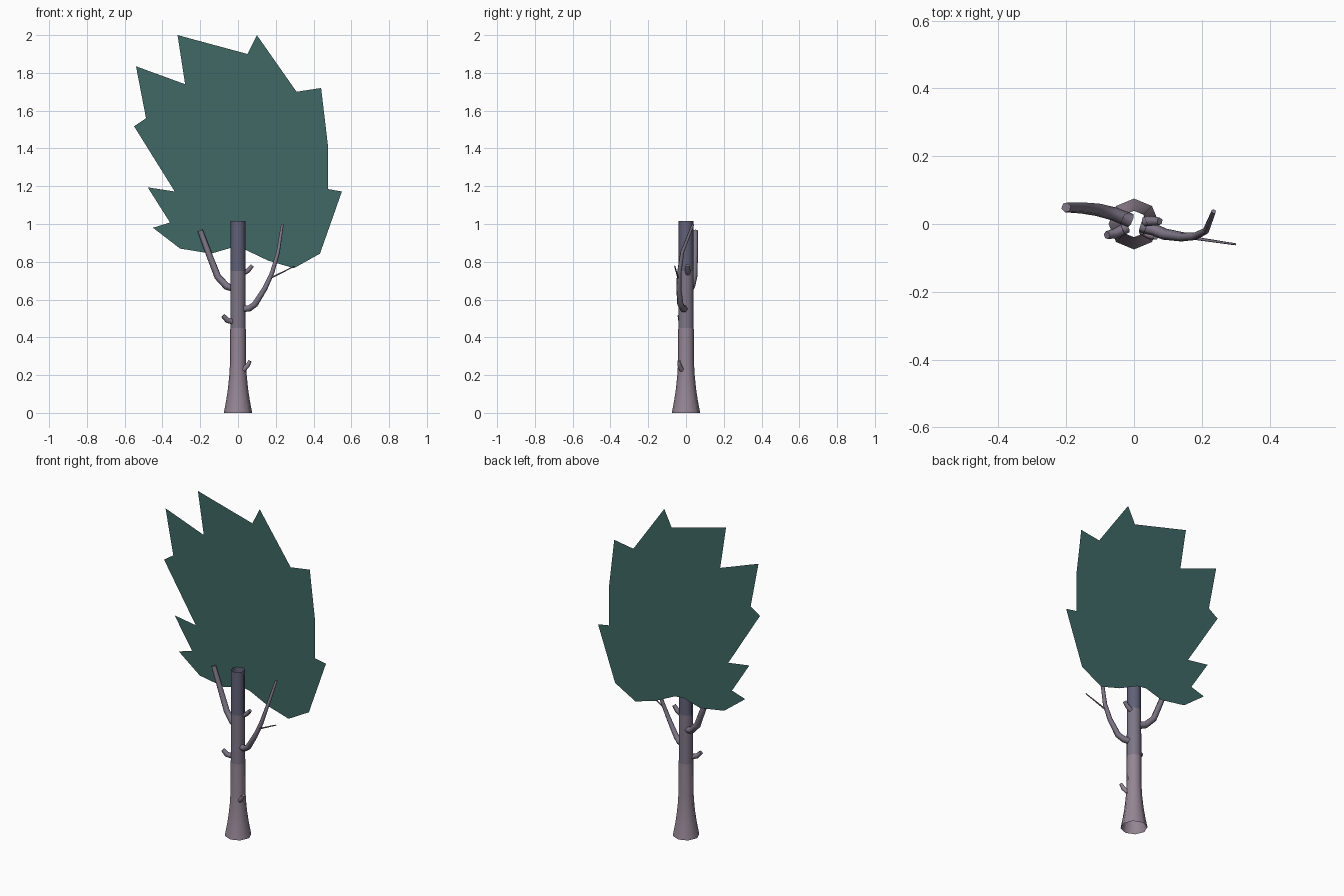
import bpy, bmesh
from math import cos, sin, pi

if "Cube" in bpy.data.objects:
    bpy.data.objects.remove(bpy.data.objects["Cube"])


def material(name, color):
    m = bpy.data.materials.new(name)
    m.diffuse_color = (*color, 1)
    m.use_nodes = True
    m.node_tree.nodes["Principled BSDF"].inputs["Base Color"].default_value = m.diffuse_color
    return m


lower_bark = material("lower_bark", (0.30, 0.24, 0.30))
mid_bark = material("mid_bark", (0.21, 0.18, 0.24))
upper_bark = material("upper_bark", (0.12, 0.12, 0.19))
leaf = material("leaf", (0.05, 0.14, 0.13))


def mesh_object(name, bm, mats):
    me = bpy.data.meshes.new(name)
    bm.to_mesh(me)
    bm.free()
    for m in mats:
        me.materials.append(m)
    ob = bpy.data.objects.new(name, me)
    bpy.context.collection.objects.link(ob)
    return ob


def branch(name, pts, mat):
    """Tapered six-sided tube; pts are (x, y, z, radius)."""
    cu = bpy.data.curves.new(name, 'CURVE')
    cu.dimensions = '3D'
    cu.bevel_depth = 1.0
    cu.bevel_resolution = 1
    cu.use_fill_caps = True
    sp = cu.splines.new('POLY')
    sp.points.add(len(pts) - 1)
    for p, (x, y, z, r) in zip(sp.points, pts):
        p.co = (x, y, z, 1)
        p.radius = r
    sp.use_smooth = True
    cu.materials.append(mat)
    ob = bpy.data.objects.new(name, cu)
    bpy.context.collection.objects.link(ob)
    bpy.ops.object.select_all(action='DESELECT')
    ob.select_set(True)
    bpy.context.view_layer.objects.active = ob
    bpy.ops.object.convert(target='MESH')
    bpy.ops.object.shade_smooth_by_angle(angle=1.1)


# Trunk: open octagonal tube with a flared foot
profile = [(0.075, 0), (0.062, 0.07), (0.053, 0.13), (0.046, 0.2), (0.042, 0.27),
           (0.041, 0.45), (0.04, 0.75), (0.039, 1.015)]
bm = bmesh.new()
rings = [[bm.verts.new((r * cos(i * pi / 4), r * sin(i * pi / 4), z)) for i in range(8)]
         for r, z in profile]
for k, (a, b) in enumerate(zip(rings, rings[1:])):
    for i in range(8):
        j = (i + 1) % 8
        f = bm.faces.new((a[i], a[j], b[j], b[i]))
        f.smooth = True
        f.material_index = 0 if k < 5 else k - 4
mesh_object("trunk", bm, [lower_bark, mid_bark, upper_bark])

# Main branches and twig
branch("left_branch", [(-0.01, 0.01, 0.655, 0.021), (-0.06, 0.03, 0.67, 0.02),
                       (-0.107, 0.042, 0.72, 0.019), (-0.15, 0.047, 0.83, 0.017),
                       (-0.2, 0.049, 0.965, 0.015)], mid_bark)
branch("right_branch", [(0.02, -0.005, 0.55, 0.02), (0.06, -0.017, 0.553, 0.018),
                        (0.09, -0.03, 0.575, 0.017), (0.143, -0.038, 0.66, 0.014),
                        (0.18, -0.036, 0.74, 0.012), (0.212, -0.02, 0.85, 0.01),
                        (0.235, 0.037, 0.998, 0.007)], mid_bark)
branch("twig", [(0.165, -0.04, 0.71, 0.005), (0.3, -0.06, 0.777, 0.003)], mid_bark)

# Broken stubs
branch("left_stub", [(-0.02, -0.01, 0.48, 0.016), (-0.056, -0.028, 0.49, 0.015),
                     (-0.08, -0.033, 0.515, 0.012)], mid_bark)
branch("right_stub", [(0.03, 0.008, 0.74, 0.015), (0.055, 0.009, 0.755, 0.014),
                      (0.076, 0.008, 0.78, 0.011)], mid_bark)
branch("low_stub", [(0.025, -0.02, 0.225, 0.014), (0.05, -0.034, 0.25, 0.012),
                    (0.064, -0.038, 0.275, 0.009)], lower_bark)

# Foliage: a single flat jagged sheet behind the trunk
outline = [(-0.32, 2.0), (0.05, 1.9), (0.1, 2.0), (0.31, 1.7), (0.44, 1.72), (0.476, 1.416),
           (0.476, 1.185), (0.55, 1.172), (0.434, 0.843), (0.296, 0.766), (0.16, 0.806),
           (0.03, 0.868), (-0.03, 0.876), (-0.143, 0.843), (-0.307, 0.87), (-0.45, 0.98),
           (-0.36, 1.008), (-0.478, 1.194), (-0.335, 1.172), (-0.55, 1.517),
           (-0.487, 1.56), (-0.54, 1.835), (-0.28, 1.74)]
bm = bmesh.new()
f = bm.faces.new([bm.verts.new((x, 0.068, z)) for x, z in reversed(outline)])
f.normal_update()
bmesh.ops.triangulate(bm, faces=[f])
mesh_object("foliage", bm, [leaf])
